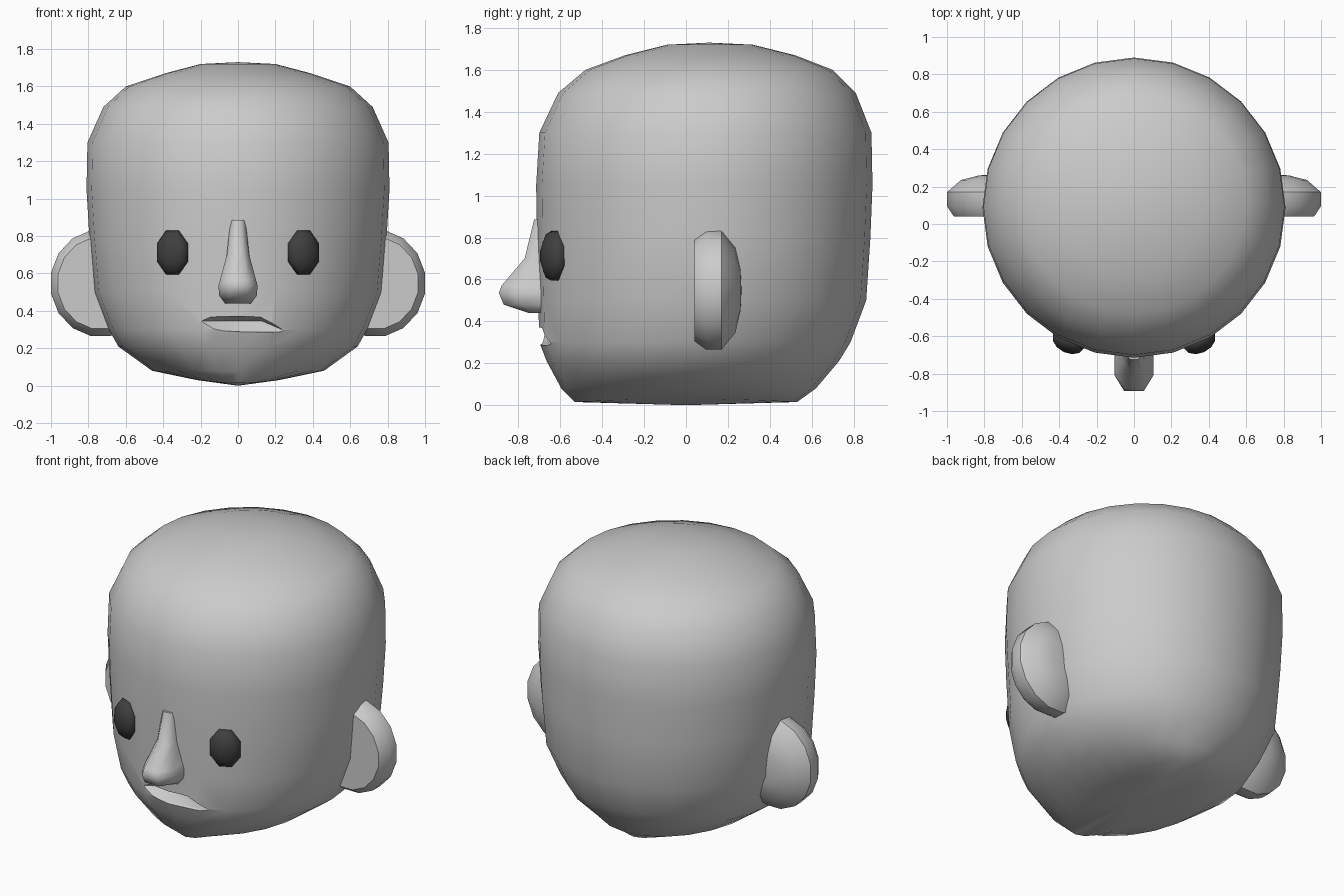
import bpy, bmesh
from math import sin, cos, pi, atan2
from mathutils import Vector

if "Cube" in bpy.data.objects:
    bpy.data.objects.remove(bpy.data.objects["Cube"])


def make(name, bm, angle=50):
    bmesh.ops.recalc_face_normals(bm, faces=bm.faces)
    me = bpy.data.meshes.new(name)
    bm.to_mesh(me)
    bm.free()
    ob = bpy.data.objects.new(name, me)
    bpy.context.collection.objects.link(ob)
    smooth(ob, angle)
    return ob


def smooth(ob, angle):
    bpy.ops.object.select_all(action='DESELECT')
    ob.select_set(True)
    bpy.context.view_layer.objects.active = ob
    bpy.ops.object.shade_smooth_by_angle(angle=angle * pi / 180)


def loft(rings, start=None, end=None):
    """Skin closed rings; each end closes to a pole point or a flat cap."""
    bm = bmesh.new()
    vs = [[bm.verts.new(p) for p in r] for r in rings]
    n = len(vs[0])
    for a, b in zip(vs, vs[1:]):
        for i in range(n):
            j = (i + 1) % n
            bm.faces.new((a[i], a[j], b[j], b[i]))
    for ring, pole in ((vs[0], start), (vs[-1], end)):
        if pole is None:
            bm.faces.new(ring)
        else:
            p = bm.verts.new(pole)
            for i in range(n):
                bm.faces.new((ring[i], ring[(i + 1) % n], p))
    return bm


# Head: z, half width, front y, back y, extra height at the sides
sections = [
    (0.015, 0.22, -0.53, 0.53, 0.015), (0.08, 0.46, -0.595, 0.62, 0.0),
    (0.21, 0.64, -0.665, 0.73, 0.0), (0.30, 0.69, -0.70, 0.785, 0.0),
    (0.50, 0.77, -0.705, 0.86, 0.0), (0.80, 0.795, -0.712, 0.88, 0.0),
    (1.05, 0.81, -0.715, 0.89, 0.0), (1.30, 0.805, -0.70, 0.885, 0.0),
    (1.49, 0.72, -0.61, 0.81, 0.0), (1.60, 0.60, -0.48, 0.70, 0.0),
    (1.67, 0.39, -0.29, 0.52, 0.0), (1.72, 0.20, -0.09, 0.32, 0.0)]
N = 24
rings = []
for z, hx, yf, yb, dz in sections:
    rings.append([(hx * cos(t), (yf + yb) / 2 + (yb - yf) / 2 * sin(t), z + dz * cos(t) ** 2)
                  for t in (2 * pi * i / N for i in range(N))])
head = make("head", loft(rings, (0, 0, 0), (0, 0.11, 1.73)))

# Mouth: crooked wedge cut into the face
outline = [(-0.20, 0.345), (-0.15, 0.37), (0.12, 0.37), (0.27, 0.285), (0, 0.287), (-0.13, 0.295)]
bm = bmesh.new()
for x, z in outline:
    surf = 0.04 - 0.745 * (1 - (x / 0.70) ** 2) ** 0.5
    bm.verts.new((x, surf, z))
    bm.verts.new((x, -0.95, z))
for p in ((-0.13, -0.635, 0.345), (0.13, -0.635, 0.345)):
    bm.verts.new(p)
bmesh.ops.convex_hull(bm, input=bm.verts)
cutter = make("mouth_cutter", bm)
cutter.hide_render = True
cut = head.modifiers.new("mouth", 'BOOLEAN')
cut.operation = 'DIFFERENCE'
cut.solver = 'EXACT'
cut.object = cutter
bpy.context.view_layer.objects.active = head
bpy.ops.object.modifier_apply(modifier="mouth")
bpy.data.objects.remove(cutter)
smooth(head, 40)

# Nose: z, half width, tip y
rings = []
for z, w, tip in [(0.885, 0.04, -0.725), (0.70, 0.06, -0.77), (0.57, 0.095, -0.88),
                  (0.535, 0.105, -0.893), (0.48, 0.10, -0.87), (0.44, 0.07, -0.75)]:
    mid = -0.65 + (tip + 0.65) * 0.65
    rings.append([(w, -0.65, z), (w, mid, z), (w * 0.5, tip, z),
                  (-w * 0.5, tip, z), (-w, mid, z), (-w, -0.65, z)])
make("nose", loft(rings), 60)

# Eyes and ears on both sides
dark = bpy.data.materials.new("eye_dark")
dark.diffuse_color = (0.05, 0.05, 0.05, 1)
dark.use_nodes = True
dark.node_tree.nodes["Principled BSDF"].inputs["Base Color"].default_value = dark.diffuse_color
for side, label in ((1, "left"), (-1, "right")):
    # Eye: flattened ellipsoid turned to follow the face
    turn = side * atan2(0.35, 0.75)
    centre = Vector((side * 0.35, -0.628, 0.712))
    rings = []
    for k in range(1, 6):
        a = pi * k / 6
        ring = []
        for i in range(8):
            t = 2 * pi * (i + 0.5) / 8
            x, y = 0.098 * sin(a) * cos(t), -0.062 * cos(a)
            ring.append(centre + Vector((x * cos(turn) - y * sin(turn),
                                         x * sin(turn) + y * cos(turn),
                                         0.128 * sin(a) * sin(t))))
        rings.append(ring)
    off = Vector((0.062 * sin(turn), -0.062 * cos(turn), 0))
    eye = make("eye_" + label, loft(rings, centre + off, centre - off), 60)
    eye.data.materials.append(dark)

    # Ear: flat front, bevelled rim and domed back
    rings = []
    for y, s in ((0.04, 0.86), (0.095, 1.0), (0.17, 1.0), (0.235, 0.72), (0.26, 0.35)):
        rings.append([(side * (0.735 + 0.270 * s * cos(t)), y, 0.548 + 0.288 * s * sin(t))
                      for t in (2 * pi * (i + 0.5) / 16 for i in range(16))])
    make("ear_" + label, loft(rings, None, (side * 0.735, 0.265, 0.548)), 44)
